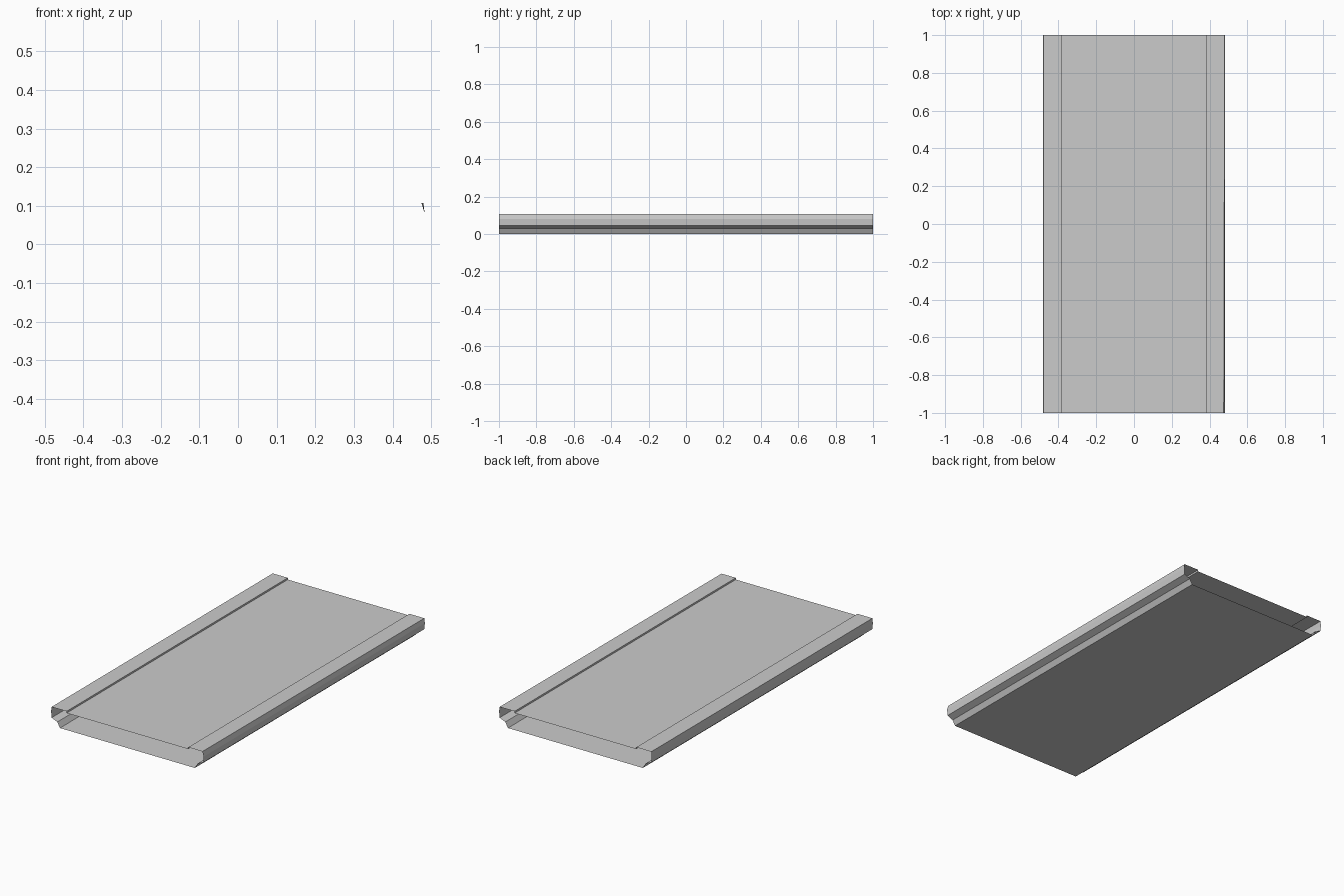
import bpy
import bmesh

if "Cube" in bpy.data.objects:
    bpy.data.objects.remove(bpy.data.objects["Cube"])

HALF_LENGTH = 1.0


def extrude_strip(name, profile, nudged=None):
    """Open sheet: (x, z) profile swept along y. nudged = {index: x at the front end}."""
    nudged = nudged or {}
    bm = bmesh.new()
    front = [bm.verts.new((nudged.get(i, x), -HALF_LENGTH, z)) for i, (x, z) in enumerate(profile)]
    back = [bm.verts.new((x, HALF_LENGTH, z)) for x, z in profile]
    for i in range(len(profile) - 1):
        bm.faces.new((front[i], back[i], back[i + 1], front[i + 1]))
    mesh = bpy.data.meshes.new(name)
    bm.to_mesh(mesh)
    bm.free()
    obj = bpy.data.objects.new(name, mesh)
    bpy.context.collection.objects.link(obj)
    return obj


# Right side rail, from the floor edge up and over to the step down to the panel
rail = [
    (0.427, 0.0),
    (0.444, 0.03),
    (0.48, 0.045),
    (0.483, 0.08),
    (0.48, 0.107),
    (0.385, 0.107),
    (0.385, 0.097),
]
extrude_strip("right_rail", rail, {4: 0.475})

# Left side rail, mirrored with the order reversed to keep normals outward
extrude_strip("left_rail", [(-x, z) for x, z in reversed(rail)])

# Floor and recessed top panel; both ends stay open
extrude_strip("floor_panel", [(-0.427, 0.0), (0.427, 0.0)])
extrude_strip("top_panel", [(0.385, 0.097), (-0.385, 0.097)])
